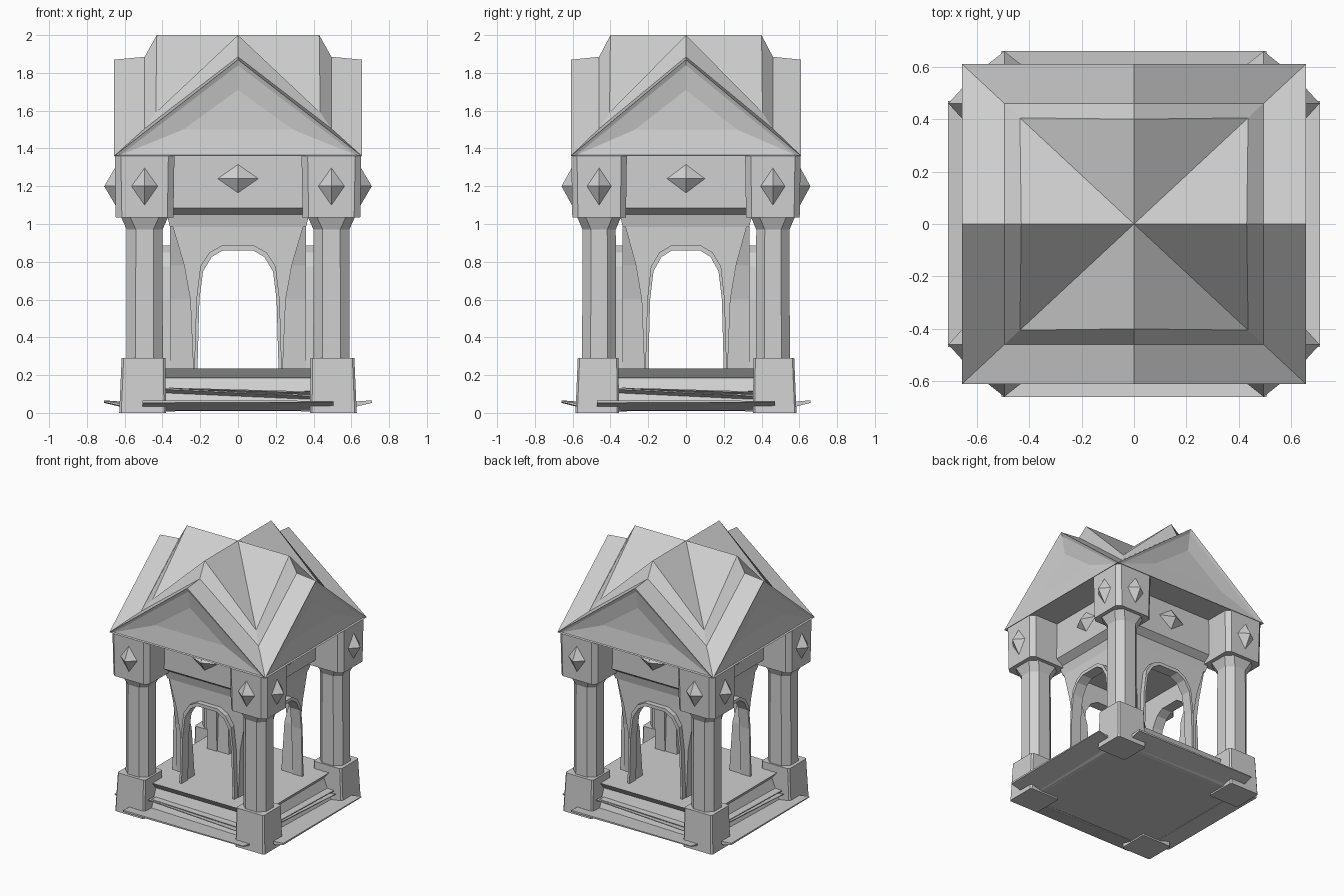
import bpy, bmesh, math
from mathutils import Matrix

cube = bpy.data.objects.get("Cube")
if cube:
    bpy.data.objects.remove(cube, do_unlink=True)

stone = bpy.data.materials.new("grey stone")
stone.use_nodes = True
GREY = (0.63, 0.63, 0.63, 1)
stone.diffuse_color = GREY
stone.node_tree.nodes["Principled BSDF"].inputs["Base Color"].default_value = GREY
WIDEN = Matrix.Diagonal((1.075, 1, 1, 1))


def finish(name, bm, sides=4):
    """Repeat a front (-y) part around the slightly oblong plan and make it an object."""
    bmesh.ops.recalc_face_normals(bm, faces=bm.faces)
    source = bm.faces[:] + bm.edges[:] + bm.verts[:]
    for i in range(1, sides):
        copy = bmesh.ops.duplicate(bm, geom=source)["geom"]
        turned = [g for g in copy if isinstance(g, bmesh.types.BMVert)]
        bmesh.ops.rotate(bm, verts=turned, matrix=Matrix.Rotation(i * math.pi / 2, 3, "Z"))
    bmesh.ops.transform(bm, matrix=WIDEN, verts=bm.verts)
    mesh = bpy.data.meshes.new(name)
    bm.to_mesh(mesh)
    bm.free()
    mesh.materials.append(stone)
    obj = bpy.data.objects.new(name, mesh)
    bpy.context.collection.objects.link(obj)


def loft(bm, rings):
    """Skin a stack of rings and close both ends."""
    rows = [[bm.verts.new(p) for p in ring] for ring in rings]
    n = len(rows[0])
    for a, b in zip(rows, rows[1:]):
        for i in range(n):
            j = (i + 1) % n
            bm.faces.new((a[i], a[j], b[j], b[i]))
    bm.faces.new(rows[0])
    bm.faces.new(rows[-1])


def octagon(centre, half, cut, z):
    """Square ring with cut corners."""
    k = half - cut
    pts = [(k, -half), (half, -k), (half, k), (k, half),
           (-k, half), (-half, k), (-half, -k), (-k, -half)]
    return [(centre + x, -centre + y, z) for x, y in pts]


def square(half, z):
    return [(half, -half, z), (half, half, z), (-half, half, z), (-half, -half, z)]


# Crossed gable roof: ridge and valley points stepping outwards
bm = bmesh.new()
ridge = [(0, -0.4, 2), (0, -0.46, 1.885), (0, -0.61, 1.87)]
valley = [(0.405, 1.59), (0.46, 1.505), (0.61, 1.36)]
for s in (-1, 1):
    r = [bm.verts.new(p) for p in ridge]
    v = [bm.verts.new((s * d, -d, z)) for d, z in valley]
    bm.faces.new((bm.verts.new((0, 0, 2)), r[0], v[0]))
    for i in range(2):
        bm.faces.new((r[i], r[i + 1], v[i + 1], v[i]))
# Shallow sunken gable face framed by a narrow rim
gable = [(0.61, -0.61, 1.36, 1.87), (0.58, -0.6, 1.365, 1.84), (0.27, -0.58, 1.5, 1.71)]
rows = [[bm.verts.new(p) for p in ((-w, y, lo), (w, y, lo), (0, y, hi))]
        for w, y, lo, hi in gable]
for a, b in zip(rows, rows[1:]):
    for i in range(3):
        j = (i + 1) % 3
        bm.faces.new((a[i], a[j], b[j], b[i]))
bm.faces.new(rows[-1])
# Underside of the eaves
bm.faces.new([bm.verts.new(p) for p in ((0, 0, 1.36), (0.61, -0.61, 1.36), (-0.61, -0.61, 1.36))])
bmesh.ops.remove_doubles(bm, verts=bm.verts, dist=0.0001)
finish("roof", bm)

# Columns with a flared neck under a square capital
bm = bmesh.new()
C = 0.46
loft(bm, [octagon(C, 0.09, 0.045, 0.25), octagon(C, 0.088, 0.045, 0.97),
          octagon(C, 0.115, 0.045, 1.035)])
loft(bm, [octagon(C, 0.142, 0.03, 1.035), octagon(C, 0.147, 0.03, 1.36)])
finish("columns", bm)

# Corner pedestals
bm = bmesh.new()
loft(bm, [octagon(0.47, 0.115, 0.01, 0), octagon(0.465, 0.108, 0.01, 0.29)])
finish("pedestals", bm)


# Diamond studs
def stud(bm, x, y, z, wide, tall, deep):
    rim = [bm.verts.new((x + dx, y, z + dz))
           for dx, dz in ((-wide, 0), (0, -tall), (wide, 0), (0, tall))]
    tip = bm.verts.new((x, y - deep, z))
    for i in range(4):
        bm.faces.new((rim[i], rim[(i + 1) % 4], tip))
    bm.faces.new(rim)


bm = bmesh.new()
for side in (-1, 1):
    stud(bm, side * C, -0.604, 1.2, 0.065, 0.1, 0.055)
stud(bm, 0, -0.4, 1.24, 0.1, 0.075, 0.05)
finish("diamond_studs", bm)

# Upper beam block with its sloping underside
bm = bmesh.new()
loft(bm, [square(0.335, 0.985), square(0.35, 1.05), square(0.4, 1.085), square(0.4, 1.36)])
finish("beams", bm, 1)

# Arched chamber walls: half of the arch line from foot to crown
half_arch = [(0.2, 0.22), (0.19, 0.6), (0.172, 0.75), (0.13, 0.825), (0.075, 0.86)]
arch = half_arch + [(-x, z) for x, z in reversed(half_arch)]


def strip(bm, inner, outer, front, back):
    """Solid band between two matching lines."""
    loft(bm, [[(a[0], front, a[1]), (b[0], front, b[1]), (b[0], back, b[1]), (a[0], back, a[1])]
              for a, b in zip(inner, outer)])


bm = bmesh.new()
W = 0.335
corner_edge = [(0.22, 0.22), (0.235, 0.6), (0.265, 0.78), (0.325, 1.0)]
wall_edge = corner_edge + [(0.075, 1.0)]
wall_edge += [(-x, z) for x, z in reversed(wall_edge)]
strip(bm, arch, wall_edge, -W, -W + 0.04)
# Notched corners between the arms, closing towards the top
T = 0.015
loft(bm, [[(e, -W, z), (e, -e, z), (W, -e, z), (W, T - e, z), (e - T, T - e, z), (e - T, -W, z)]
          for e, z in corner_edge])
finish("chamber_walls", bm)

# Projecting arch surrounds
bm = bmesh.new()
hood = [(x * 1.08, z + (0.025 if z > 0.7 else 0)) for x, z in arch]
strip(bm, arch, hood, -0.372, -W + 0.01)
finish("arch_surrounds", bm)

# Stepped base and overhanging floor
bm = bmesh.new()
loft(bm, [square(0.5, 0.012), square(0.55, 0.035)])
finish("bottom_slab", bm, 1)
bm = bmesh.new()
loft(bm, [square(0.5, 0.03), square(0.44, 0.185), square(0.445, 0.19), square(0.48, 0.235)])
finish("floor", bm, 1)


# Thin crooked step planks, tipped up by rise along the outer edge
def plank(bm, x0, x1, z0, z1, inner, outer, thick, rise):
    loft(bm, [[(x, -inner, z), (x, -outer, z + rise),
               (x, -outer, z + rise + t * 0.3), (x, -inner, z + t)]
              for x, z, t in ((x0, z0, thick), (x1, z1, thick * 0.5))])


bm = bmesh.new()
plank(bm, -0.37, 0.4, 0.1, 0.06, 0.45, 0.535, 0.025, 0.025)
plank(bm, 0.4, -0.34, 0.09, 0.115, 0.45, 0.52, 0.025, 0.015)
finish("step_planks", bm)

# Outermost thin step, sloping up from the slab to a pointed edge
bm = bmesh.new()
plank(bm, -0.47, 0.47, 0.008, 0.012, 0.48, 0.66, 0.045, 0.045)
finish("lower_steps", bm)
